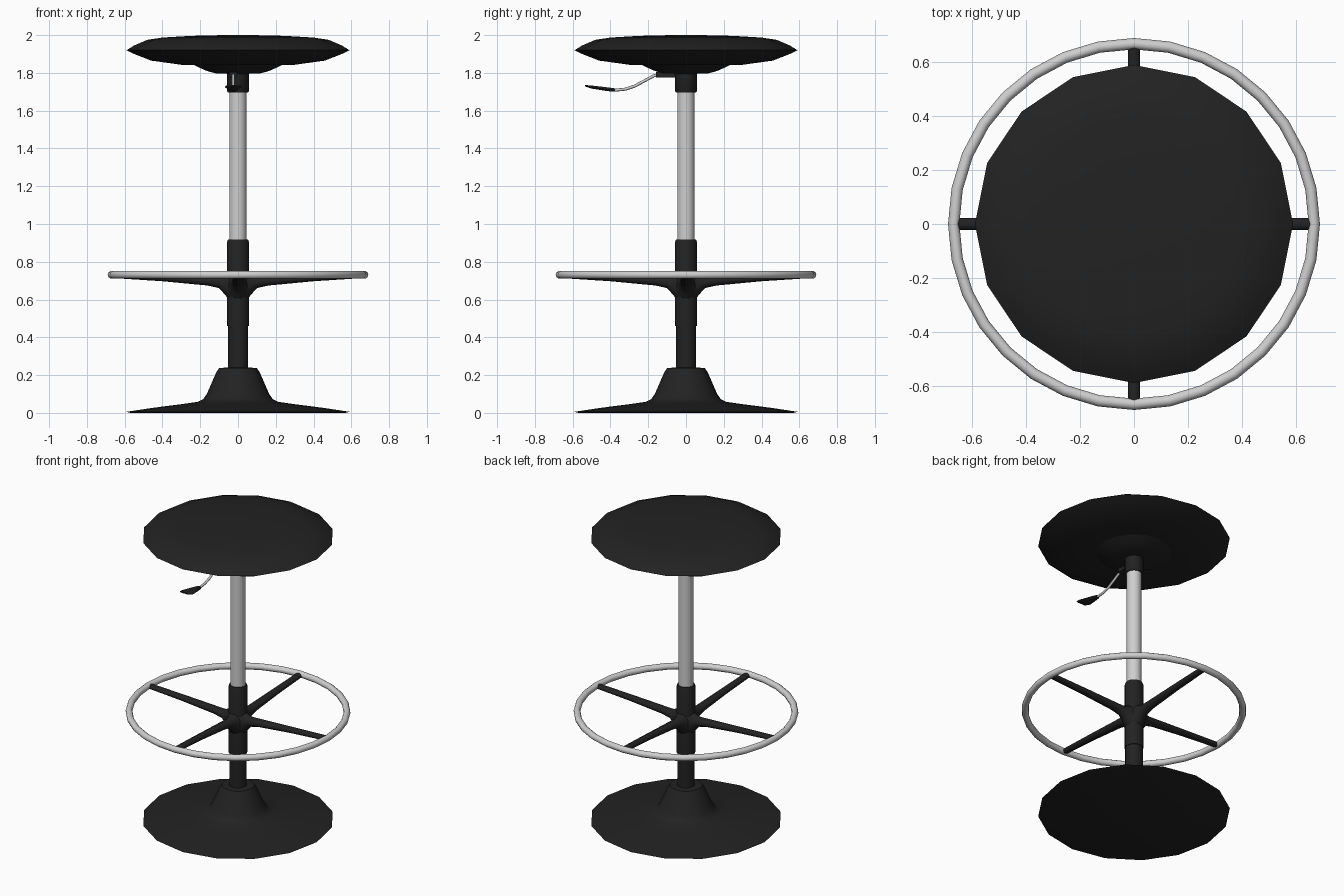
import bpy, bmesh, math
from mathutils import Matrix, Vector

default = bpy.data.objects.get("Cube")
if default:
    bpy.data.objects.remove(default)


def material(name, rgb, roughness):
    m = bpy.data.materials.new(name)
    m.use_nodes = True
    m.diffuse_color = (*rgb, 1)
    bsdf = m.node_tree.nodes["Principled BSDF"]
    bsdf.inputs["Base Color"].default_value = (*rgb, 1)
    bsdf.inputs["Roughness"].default_value = roughness
    return m


BLACK = material("black", (0.016, 0.016, 0.016), 0.6)
SILVER = material("silver", (0.62, 0.62, 0.62), 0.4)


def finish(name, bm, mat, angle=40):
    bmesh.ops.recalc_face_normals(bm, faces=bm.faces)
    mesh = bpy.data.meshes.new(name)
    bm.to_mesh(mesh)
    bm.free()
    mesh.materials.append(mat)
    obj = bpy.data.objects.new(name, mesh)
    bpy.context.collection.objects.link(obj)
    bpy.ops.object.select_all(action='DESELECT')
    obj.select_set(True)
    bpy.context.view_layer.objects.active = obj
    bpy.ops.object.shade_smooth_by_angle(angle=math.radians(angle))
    return obj


def bridge(bm, rings, closed=False):
    """Skin a list of vertex rings; cap the ends unless closed."""
    n = len(rings[0])
    pairs = list(zip(rings, rings[1:]))
    if closed:
        pairs.append((rings[-1], rings[0]))
    for a, b in pairs:
        for i in range(n):
            j = (i + 1) % n
            bm.faces.new((a[i], a[j], b[j], b[i]))
    if not closed:
        bm.faces.new(rings[0])
        bm.faces.new(rings[-1])


def lathe(name, profile, mat, sides=16, angle=40):
    """Turn (radius, z) points around the z axis."""
    bm = bmesh.new()
    steps = [math.tau * i / sides for i in range(sides)]
    rings = [[bm.verts.new((r * math.cos(t), r * math.sin(t), z)) for t in steps]
             for r, z in profile]
    bridge(bm, rings)
    return finish(name, bm, mat, angle)


# Base dish with raised cone
lathe("base", [(0.57, 0), (0.59, 0.006), (0.45, 0.027), (0.30, 0.046), (0.215, 0.058),
               (0.185, 0.072), (0.165, 0.1), (0.115, 0.215), (0.1, 0.238), (0.05, 0.24)], BLACK)

# Column: sleeve, gas lift tube and seat collar
lathe("lower_sleeve", [(0.054, 0.2), (0.054, 0.48)], BLACK)
lathe("upper_sleeve", [(0.058, 0.46), (0.058, 0.905), (0.053, 0.918)], BLACK)
lathe("lift_tube", [(0.046, 0.9), (0.046, 1.72)], SILVER)
lathe("seat_collar", [(0.052, 1.695), (0.057, 1.702), (0.057, 1.82)], BLACK)

# Seat cushion and the dish below it
lathe("seat", [(0.15, 1.84), (0.3, 1.843), (0.46, 1.865), (0.55, 1.9), (0.59, 1.92),
               (0.55, 1.945), (0.48, 1.975), (0.4, 1.987), (0.25, 1.996), (0.08, 2.0)],
      BLACK, angle=60)
lathe("seat_dish", [(0.05, 1.795), (0.12, 1.798), (0.165, 1.81), (0.21, 1.83), (0.25, 1.85)], BLACK)

# Foot ring
bm = bmesh.new()
rings = []
for i in range(32):
    t = math.tau * i / 32
    ring = []
    for k in range(10):
        p = math.tau * k / 10
        r = 0.669 + 0.021 * math.cos(p)
        ring.append(bm.verts.new((r * math.cos(t), r * math.sin(t), 0.731 + 0.021 * math.sin(p))))
    rings.append(ring)
bridge(bm, rings, closed=True)
finish("foot_ring", bm, SILVER, 60)

# Four tapered spokes, flared where they meet the sleeve
stations = [(0.04, 0.665, 0.055, 0.085), (0.065, 0.676, 0.043, 0.058),
            (0.1, 0.69, 0.035, 0.031), (0.16, 0.698, 0.031, 0.025),
            (0.4, 0.715, 0.026, 0.019), (0.66, 0.729, 0.022, 0.016)]
for n, side in enumerate(("left", "back", "right", "front")):
    bm = bmesh.new()
    rings = []
    for d, z, half_w, half_h in stations:
        rings.append([bm.verts.new((d, half_w * math.cos(math.tau * k / 10),
                                    z + half_h * math.sin(math.tau * k / 10))) for k in range(10)])
    bridge(bm, rings)
    bmesh.ops.rotate(bm, verts=bm.verts, cent=(0, 0, 0), matrix=Matrix.Rotation(n * math.pi / 2, 3, 'Z'))
    finish("spoke_" + side, bm, BLACK, 60)

# Height lever: bracket, bent rod and paddle
LEVER_X = -0.025
bm = bmesh.new()
bmesh.ops.create_cube(bm, size=1, matrix=Matrix.Translation((LEVER_X, -0.1, 1.791))
                      @ Matrix.Diagonal((0.04, 0.12, 0.03, 1)))
finish("lever_bracket", bm, BLACK)

bm = bmesh.new()
path = [Vector((LEVER_X, y, z)) for y, z in
        ((-0.13, 1.79), (-0.17, 1.785), (-0.22, 1.758), (-0.27, 1.731),
         (-0.32, 1.714), (-0.37, 1.709), (-0.42, 1.713))]
rings = []
for i, p in enumerate(path):
    along = path[min(i + 1, len(path) - 1)] - path[max(i - 1, 0)]
    up = Vector((1, 0, 0)).cross(along).normalized()
    rings.append([bm.verts.new(p + Vector((0.008 * math.cos(math.tau * k / 8), 0, 0))
                               + up * 0.008 * math.sin(math.tau * k / 8)) for k in range(8)])
bridge(bm, rings)
finish("lever_rod", bm, SILVER, 60)

bm = bmesh.new()
rings = []
for y, z, half_w, half_h in ((-0.375, 1.709, 0.012, 0.009), (-0.42, 1.714, 0.025, 0.01),
                             (-0.5, 1.725, 0.045, 0.008), (-0.535, 1.732, 0.038, 0.004)):
    rings.append([bm.verts.new((LEVER_X + a * half_w, y, z + b * half_h))
                  for a, b in ((-1, 0), (-0.7, 1), (0.7, 1), (1, 0), (0.7, -1), (-0.7, -1))])
bridge(bm, rings)
finish("lever_paddle", bm, BLACK)
